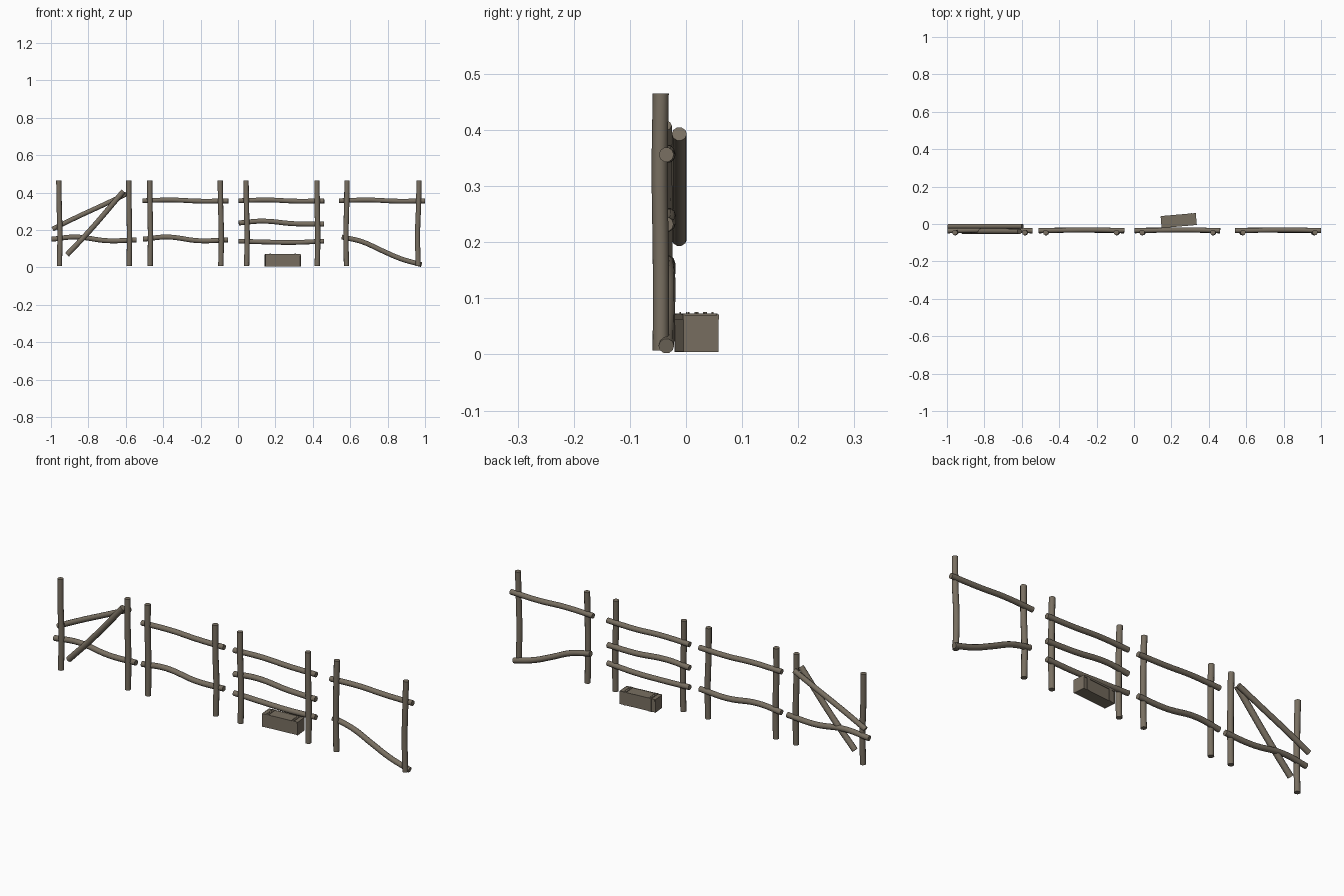
import bpy, math
from mathutils import Matrix, Vector

if "Cube" in bpy.data.objects:
    bpy.data.objects.remove(bpy.data.objects["Cube"])

wood = bpy.data.materials.new("weathered_wood")
wood.diffuse_color = (0.19, 0.16, 0.12, 1)
wood.use_nodes = True
wood.node_tree.nodes["Principled BSDF"].inputs["Base Color"].default_value = wood.diffuse_color


def pole(name, pts, r):
    """Round wooden pole swept along a smooth path, flat cut ends."""
    cu = bpy.data.curves.new(name, 'CURVE')
    cu.dimensions = '3D'
    cu.bevel_depth = r
    cu.bevel_resolution = 3
    cu.resolution_u = 6
    cu.use_fill_caps = True
    sp = cu.splines.new('BEZIER')
    sp.bezier_points.add(len(pts) - 1)
    for bp, p in zip(sp.bezier_points, pts):
        bp.co = p
        bp.handle_left_type = bp.handle_right_type = 'AUTO'
    cu.materials.append(wood)
    ob = bpy.data.objects.new(name, cu)
    bpy.context.collection.objects.link(ob)
    bpy.ops.object.select_all(action='DESELECT')
    bpy.context.view_layer.objects.active = ob
    ob.select_set(True)
    bpy.ops.object.convert(target='MESH')
    bpy.ops.object.shade_smooth_by_angle(angle=math.radians(50))


# Upright posts, each with a slight wobble
for i, (x, lean) in enumerate([(-.955, .003), (-.582, .002), (-.470, .002), (-.092, .003),
                               (.046, .003), (.424, .002), (.580, -.003), (.964, -.004)]):
    pole(f"post_{i + 1}", [(x - lean, -.045, .465), (x - lean * .3, -.047, .33),
                           (x + lean, -.045, .17), (x, -.045, .007)], .0143)

# Straight top rails of panels two, three and four
for i, x in enumerate([-.510, .003, .541]):
    pole(f"top_rail_{i + 1}", [(x, -.035, .357), (x + .16, -.033, .361),
                               (x + .3, -.032, .355), (x + .458, -.035, .356)], .0133)

# Wavy lower rails
for i, x in enumerate([-.997, -.508]):
    pole(f"lower_rail_{i + 1}", [(x, -.036, .151), (x + .13, -.033, .163),
                                 (x + .30, -.033, .143), (x + .455, -.036, .148)], .0138)
pole("middle_rail", [(.004, -.036, .238), (.13, -.032, .248),
                     (.30, -.032, .234), (.46, -.036, .232)], .0138)
pole("bottom_rail", [(.003, -.035, .141), (.16, -.033, .136),
                     (.30, -.033, .134), (.46, -.035, .141)], .0133)
pole("fallen_rail", [(.555, -.035, .163), (.66, -.033, .139), (.77, -.033, .090),
                     (.87, -.034, .047), (.982, -.035, .015)], .0138)

# Loose diagonal poles leaning on the first panel
pole("shallow_diagonal", [(-.992, -.012, .205), (-.86, -.012, .270),
                          (-.73, -.012, .330), (-.596, -.012, .393)], .0133)
pole("steep_diagonal", [(-.914, -.040, .068), (-.79, -.039, .200), (-.612, -.040, .408)], .0148)

# Crate: body, straps and nails, turned a little on the ground
turn = Matrix.Translation((.239, .0185, 0)) @ Matrix.Rotation(math.radians(5), 4, 'Z')
CORNERS = [(x, y, z) for x in (-.5, .5) for y in (-.5, .5) for z in (-.5, .5)]
FACES = [(0, 1, 3, 2), (4, 6, 7, 5), (0, 4, 5, 1), (2, 3, 7, 6), (0, 2, 6, 4), (1, 5, 7, 3)]


def box(name, centre, size):
    c = Vector(centre)
    me = bpy.data.meshes.new(name)
    me.from_pydata([c + Vector([a * b for a, b in zip(v, size)]) for v in CORNERS], [], FACES)
    me.materials.append(wood)
    ob = bpy.data.objects.new(name, me)
    ob.matrix_world = turn
    bpy.context.collection.objects.link(ob)


box("crate_body", (0, 0, .0375), (.184, .060, .065))
for side, s in (("left", -1), ("right", 1)):
    box(f"crate_{side}_top_strap", (s * .067, 0, .071), (.014, .063, .004))
    box(f"crate_{side}_back_strap", (s * .067, .031, .038), (.014, .004, .066))
    box(f"crate_{side}_end_board", (s * .093, 0, .0375), (.003, .062, .066))
    for k in range(4):
        box(f"crate_{side}_nail_{k + 1}", (s * .067, -.023 + k * .0153, .074), (.003, .003, .003))
box("crate_lid_back_edge", (0, .0305, .067), (.184, .003, .009))
box("crate_lid_front_edge", (0, -.0305, .067), (.184, .003, .009))
